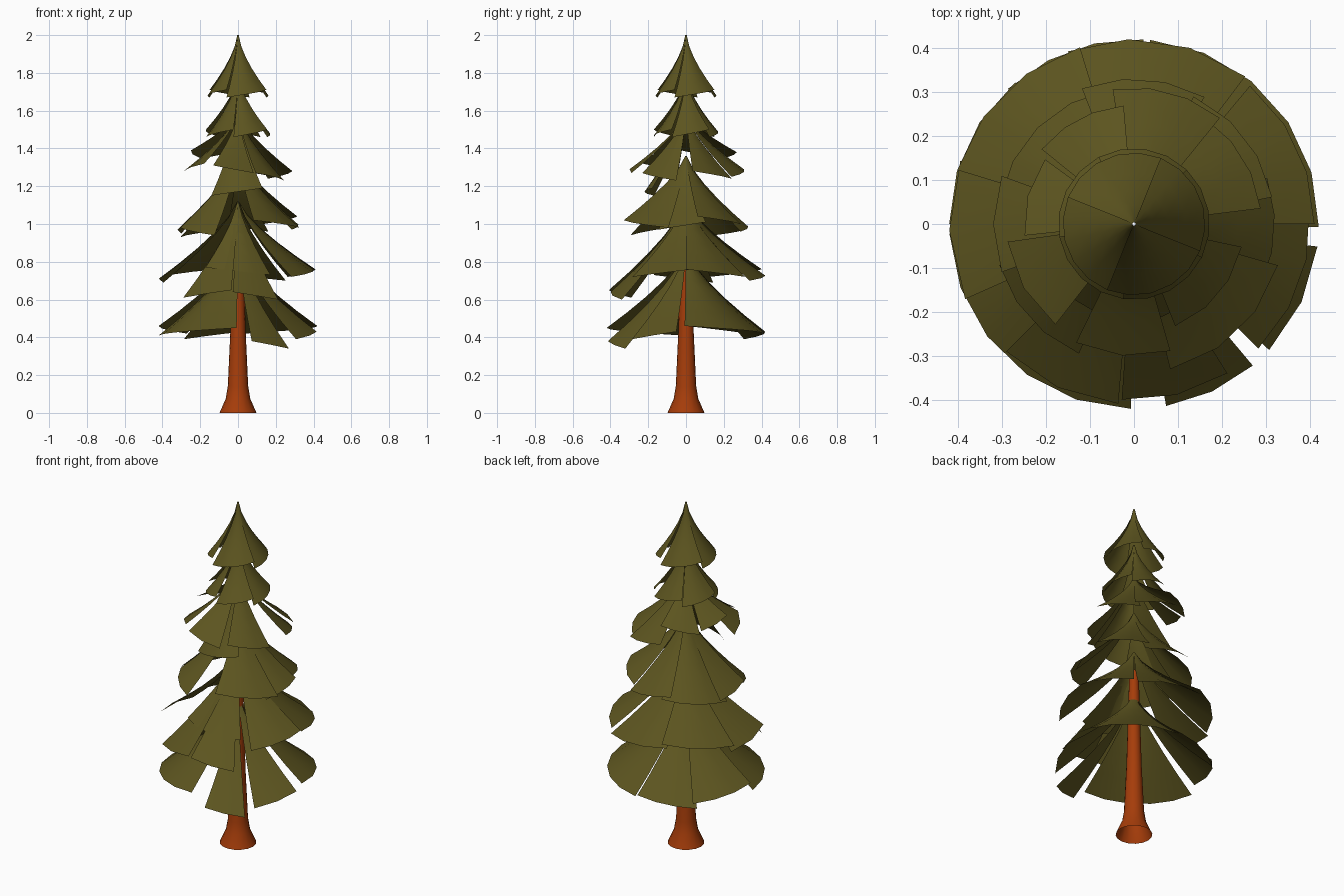
import bpy, bmesh, math

if "Cube" in bpy.data.objects:
    bpy.data.objects.remove(bpy.data.objects["Cube"])


def material(name, rgb):
    m = bpy.data.materials.new(name)
    m.diffuse_color = (*rgb, 1)
    m.use_nodes = True
    m.node_tree.nodes["Principled BSDF"].inputs["Base Color"].default_value = m.diffuse_color
    return m


olive = material("olive green", (0.108, 0.09, 0.014))
bark = material("orange brown", (0.38, 0.046, 0.003))


def finish(bm, name, mat):
    bm.normal_update()
    me = bpy.data.meshes.new(name)
    bm.to_mesh(me)
    bm.free()
    me.materials.append(mat)
    ob = bpy.data.objects.new(name, me)
    bpy.context.collection.objects.link(ob)
    bpy.ops.object.select_all(action='DESELECT')
    ob.select_set(True)
    bpy.context.view_layer.objects.active = ob
    bpy.ops.object.shade_smooth_by_angle(angle=math.radians(35))


# Trunk: open turned profile with a flared foot
bm = bmesh.new()
N = 16
rings = []
for r, z in [(0.098, 0), (0.065, 0.075), (0.054, 0.14), (0.041, 0.42), (0.025, 1.0)]:
    rings.append([bm.verts.new((r * math.cos(math.tau * i / N), r * math.sin(math.tau * i / N), z))
                  for i in range(N)])
for a, b in zip(rings, rings[1:]):
    for i in range(N):
        bm.faces.new((a[i], a[(i + 1) % N], b[(i + 1) % N], b[i]))
finish(bm, "trunk", bark)


# One drooping bough: a sector of a flared cone, its rim skewed up or down
def bough(bm, top, power, az, width, radius, tip, skew):
    cols = max(2, round(width / 18))
    rows = 5
    grid = []
    for j in range(rows + 1):
        t = j / rows
        r = 0.004 + (radius - 0.004) * t ** power
        row = []
        for i in range(cols + 1):
            u = i / cols - 0.5
            a = math.radians(az + width * u)
            z = top + (tip - top) * t + skew * 2 * u * t
            row.append(bm.verts.new((r * math.cos(a), r * math.sin(a), z)))
        grid.append(row)
    for a, b in zip(grid, grid[1:]):
        for i in range(cols):
            bm.faces.new((a[i], b[i], b[i + 1], a[i + 1]))


# Upper tiers: regular rings of boughs
for name, top, radius, tip, count, first in [("crown_tier", 2.0, .162, 1.69, 4, 23),
                                             ("second_tier", 1.78, .172, 1.48, 5, -62)]:
    bm = bmesh.new()
    for k in range(count):
        step = 360 / count
        bough(bm, top, 1.5, first + k * step, step, radius, tip, .02)
    finish(bm, name, olive)

# Lower tiers: apex height, then ragged boughs (azimuth, width, radius, tip height)
tiers = {
    "third_tier": (1.58, [
        (-95, 42, .30, 1.29), (210, 44, .29, 1.30), (32, 50, .29, 1.26), (75, 48, .31, 1.27),
        (118, 46, .27, 1.36), (165, 42, .25, 1.37), (-40, 56, .25, 1.25), (-92, 76, .22, 1.17)]),
    "fourth_tier": (1.36, [
        (-46, 60, .34, 1.0), (-4, 46, .32, .99), (38, 54, .32, 1.02), (86, 50, .33, .98),
        (135, 70, .31, .95), (180, 40, .32, .97), (222, 50, .32, .96)]),
    "fifth_tier": (1.12, [
        (-90, 76, .28, .75), (-115, 40, .41, .63), (-76, 36, .40, .62), (-20, 50, .40, .74),
        (25, 50, .41, .74), (82, 58, .42, .72), (135, 56, .42, .74), (182, 44, .42, .71)]),
    "lowest_tier": (.86, [
        (42, 86, .42, .44), (226, 86, .42, .43), (-65, 30, .42, .36), (-25, 36, .42, .41),
        (110, 46, .42, .41), (155, 50, .42, .44)]),
}
for name, (top, boughs) in tiers.items():
    bm = bmesh.new()
    for k, b in enumerate(boughs):
        bough(bm, top, 1.35, *b, .02 if k % 2 else -.02)
    finish(bm, name, olive)
